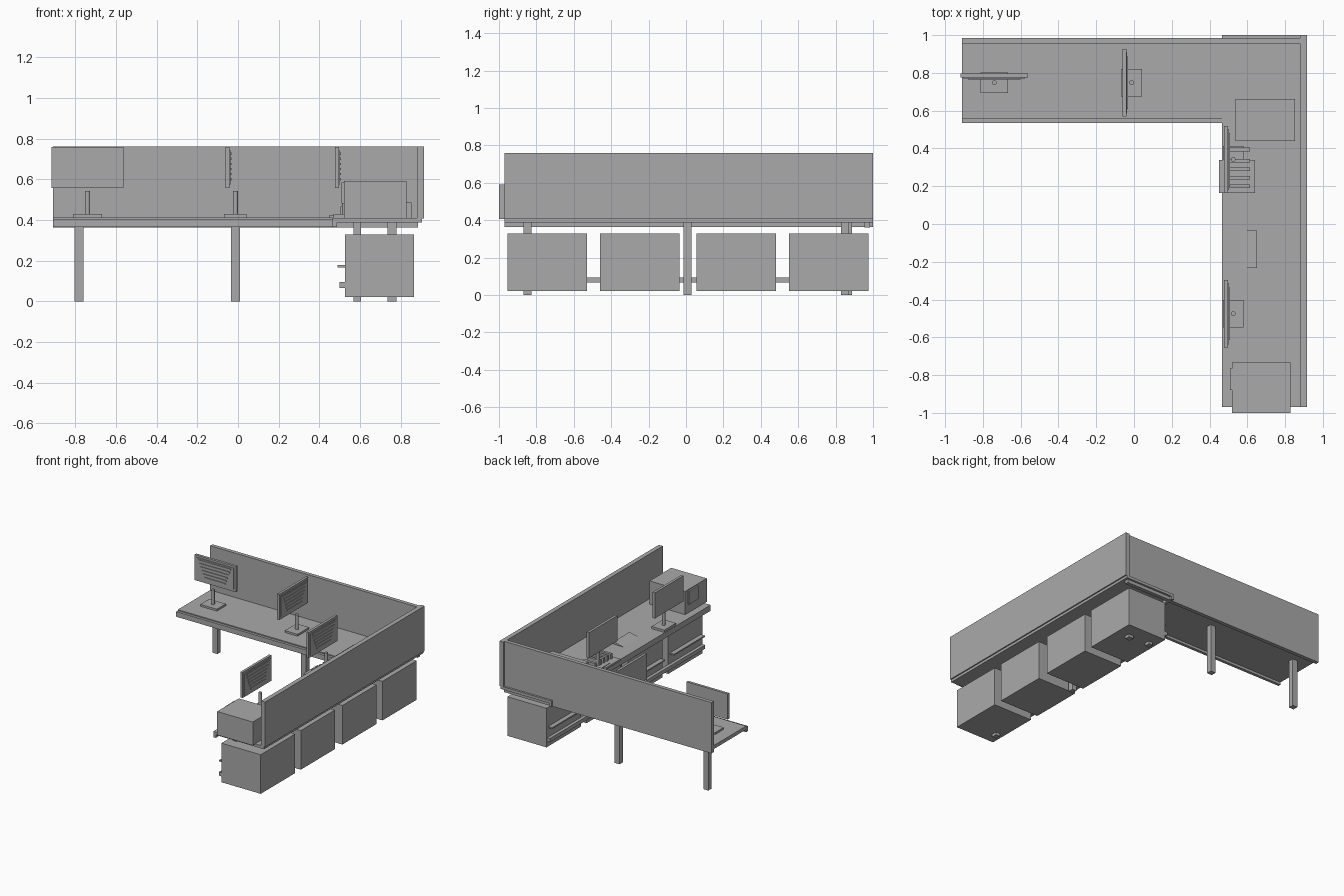
import bpy, bmesh
from mathutils import Matrix

if "Cube" in bpy.data.objects:
    bpy.data.objects.remove(bpy.data.objects["Cube"])

grey = bpy.data.materials.new("plain_grey")
grey.diffuse_color = (0.4, 0.4, 0.4, 1)
grey.use_nodes = True
grey.node_tree.nodes["Principled BSDF"].inputs["Base Color"].default_value = grey.diffuse_color


def finish(name, bm, matrix=None):
    bmesh.ops.recalc_face_normals(bm, faces=bm.faces)
    if matrix:
        bm.transform(matrix)
    mesh = bpy.data.meshes.new(name)
    bm.to_mesh(mesh)
    bm.free()
    mesh.materials.append(grey)
    obj = bpy.data.objects.new(name, mesh)
    bpy.context.collection.objects.link(obj)
    return obj


def add_box(bm, x0, x1, y0, y1, z0, z1):
    m = Matrix.Translation(((x0 + x1) / 2, (y0 + y1) / 2, (z0 + z1) / 2))
    m = m @ Matrix.Diagonal((x1 - x0, y1 - y0, z1 - z0, 1))
    bmesh.ops.create_cube(bm, size=1, matrix=m)


def box(name, *dims):
    bm = bmesh.new()
    add_box(bm, *dims)
    return finish(name, bm)


def wedge(name, x0, x1, y0, y1, z0, z1):
    """Slab flush with the desk at x0 and rising towards x1."""
    bm = bmesh.new()
    lower = [bm.verts.new((x, y0, z)) for x, z in ((x0, z0), (x1, z0), (x1, z1))]
    face = bm.faces.new(lower)
    ext = bmesh.ops.extrude_face_region(bm, geom=[face])
    for v in ext["geom"]:
        if isinstance(v, bmesh.types.BMVert):
            v.co.y = y1
    return finish(name, bm)


# Desk tops with front lips
box("back_desk_top", -0.91, 0.47, 0.555, 0.955, 0.385, 0.413)
box("back_desk_lip", -0.91, 0.487, 0.535, 0.558, 0.365, 0.405)
box("side_desk_top", 0.485, 0.905, -0.97, 1.0, 0.388, 0.41)
box("side_desk_lip", 0.465, 0.487, -0.97, 1.0, 0.365, 0.41)

# Privacy panels
box("back_panel", -0.91, 0.885, 0.955, 0.985, 0.362, 0.76)
box("side_panel", 0.88, 0.915, -0.97, 1.0, 0.408, 0.76)

# Legs under both wings
for x in (-0.782, -0.013, 0.757):
    box("back_leg", x - 0.022, x + 0.022, 0.83, 0.872, 0, 0.387)
for y in (-0.848, 0.008, 0.865):
    box("side_leg", 0.568, 0.604, y - 0.022, y + 0.022, 0, 0.39)

# Drawer cabinets with thin handles and a shared lower rail
for y in (-0.742, -0.247, 0.268, 0.763):
    box("cabinet", 0.525, 0.865, y - 0.212, y + 0.212, 0.022, 0.328)
    box("cabinet_handle", 0.49, 0.525, y - 0.19, y + 0.19, 0.167, 0.178)
box("cabinet_rail", 0.50, 0.527, -0.95, 0.97, 0.066, 0.095)


def monitor(x, y, angle):
    """Screen facing local -x, vents and stand towards local +x."""
    place = Matrix.Translation((x, y, 0)) @ Matrix.Rotation(angle, 4, 'Z')
    bm = bmesh.new()
    add_box(bm, -0.048, -0.028, -0.178, 0.178, 0.558, 0.758)
    add_box(bm, -0.03, -0.023, -0.162, 0.162, 0.575, 0.742)
    finish("monitor_screen", bm, place)
    # vents narrow towards the bottom
    bm = bmesh.new()
    for i in range(6):
        w = 0.09 + 0.01 * i
        z = 0.595 + 0.025 * i
        add_box(bm, -0.024, -0.018, -w, w, z, z + 0.011)
    finish("monitor_vents", bm, place)
    bm = bmesh.new()
    add_box(bm, -0.055, 0.055, -0.072, 0.072, 0.41, 0.428)
    finish("monitor_base", bm, place)
    bm = bmesh.new()
    bmesh.ops.create_cone(bm, cap_ends=True, segments=16, radius1=0.0125,
                          radius2=0.0125, depth=0.118,
                          matrix=Matrix.Translation((0, 0, 0.484)))
    finish("monitor_pole", bm, place)


# Monitors
monitor(-0.74, 0.748, -1.5707963)
monitor(-0.013, 0.748, 0)
monitor(0.525, 0.342, 0)
monitor(0.525, -0.475, 0)

# Printer with front plate
box("printer", 0.52, 0.828, -1.0, -0.732, 0.408, 0.592)
box("printer_front", 0.508, 0.522, -0.88, -0.765, 0.48, 0.585)

# Low equipment box in the corner
box("equipment_box", 0.538, 0.852, 0.44, 0.662, 0.408, 0.485)

# File sorter
box("sorter_base", 0.45, 0.64, 0.165, 0.34, 0.41, 0.425)
for y in (0.2, 0.245, 0.29, 0.335, 0.395):
    box("sorter_fin", 0.505, 0.615, y - 0.01, y + 0.01, 0.41, 0.465)

# Sloped keyboard
wedge("keyboard", 0.56, 0.652, -0.232, -0.035, 0.409, 0.43)
